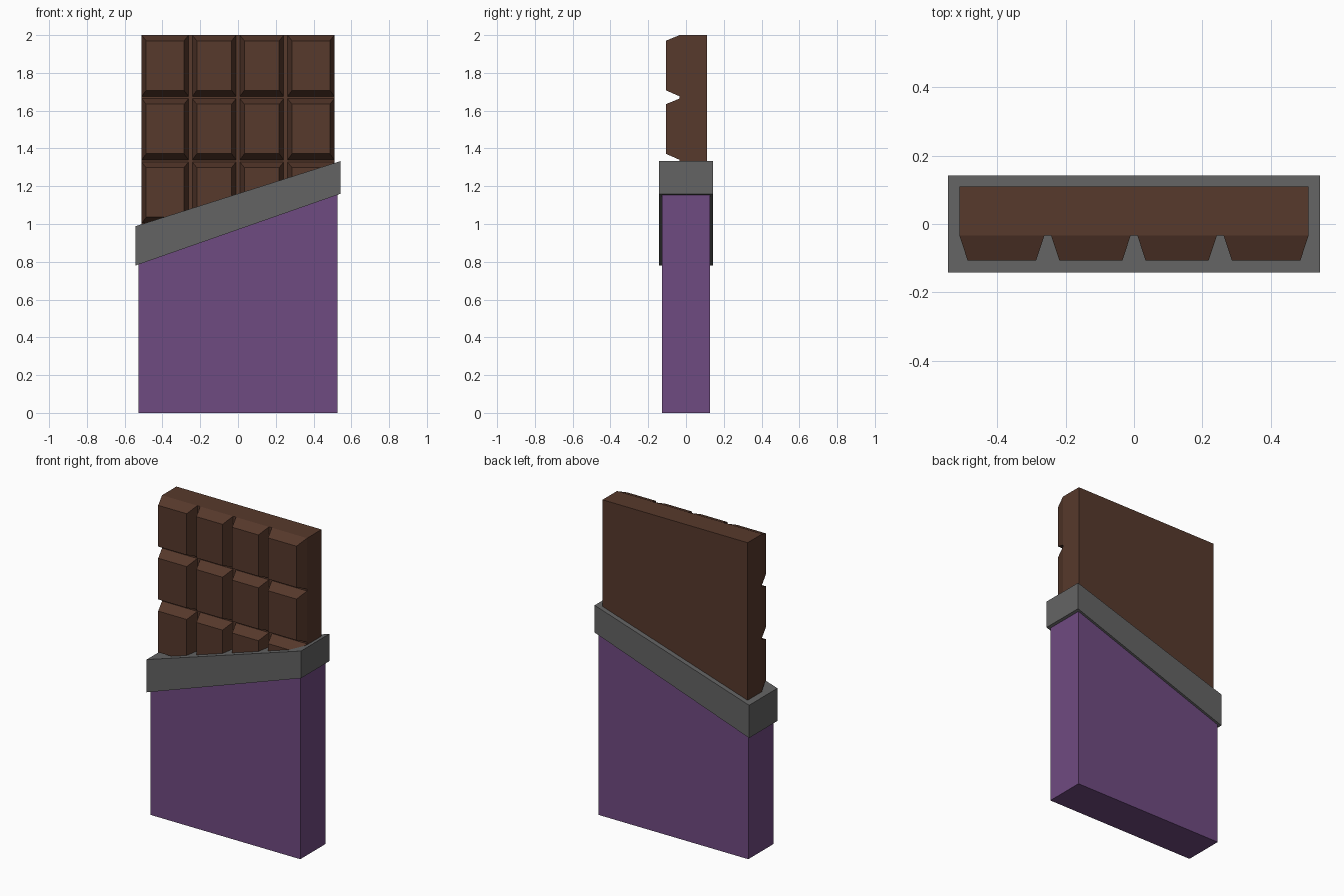
import bpy, bmesh

if "Cube" in bpy.data.objects:
    bpy.data.objects.remove(bpy.data.objects["Cube"])


def material(name, rgb):
    m = bpy.data.materials.new(name)
    m.diffuse_color = (*rgb, 1)
    m.use_nodes = True
    m.node_tree.nodes["Principled BSDF"].inputs["Base Color"].default_value = m.diffuse_color
    return m


def add_prism(bm, first, second):
    """Close two matching rings of points into a solid."""
    a = [bm.verts.new(p) for p in first]
    b = [bm.verts.new(p) for p in second]
    bm.faces.new(a)
    bm.faces.new(b[::-1])
    n = len(a)
    for i in range(n):
        j = (i + 1) % n
        bm.faces.new((a[j], a[i], b[i], b[j]))


def finish(bm, name, mat):
    bmesh.ops.recalc_face_normals(bm, faces=bm.faces)
    me = bpy.data.meshes.new(name)
    bm.to_mesh(me)
    bm.free()
    me.materials.append(mat)
    ob = bpy.data.objects.new(name, me)
    bpy.context.collection.objects.link(ob)
    return ob


def slanted_block(name, profile, half_depth, mat):
    """Extrude an x/z profile through y."""
    bm = bmesh.new()
    add_prism(bm, [(x, -half_depth, z) for x, z in profile],
              [(x, half_depth, z) for x, z in profile])
    return finish(bm, name, mat)


def rect(x0, x1, z0, z1, y):
    return [(x0, y, z0), (x1, y, z0), (x1, y, z1), (x0, y, z1)]


brown = material("chocolate", (0.095, 0.041, 0.025))
purple = material("purple_paper", (0.159, 0.069, 0.219))
grey = material("foil", (0.127, 0.127, 0.127))

# paper wrapper with a slanted top hidden inside the foil
slanted_block("wrapper", [(-0.527, 0), (0.527, 0), (0.527, 1.2), (-0.527, 0.85)], 0.127, purple)

# slanted foil band
slanted_block("foil_band", [(-0.543, 0.78), (0.543, 1.16), (0.543, 1.333), (-0.543, 0.988)], 0.142, grey)

# chocolate slab with bevelled squares on its front
slab_front, piece_front, back = -0.034, -0.107, 0.11
bm = bmesh.new()
add_prism(bm, rect(-0.51, 0.51, 0.95, 2.0, slab_front), rect(-0.51, 0.51, 0.95, 2.0, back))
finish(bm, "chocolate_slab", brown)

columns = [(-0.51, -0.262), (-0.242, -0.01), (0.01, 0.242), (0.262, 0.51)]
bm = bmesh.new()
for x0, x1 in columns:
    for row in range(3):
        top = 2.0 - row * 0.336
        z0, z1 = top - 0.324, top
        add_prism(bm, rect(x0, x1, z0, z1, slab_front),
                  rect(x0 + 0.024, x1 - 0.024, z0 + 0.032, z1 - 0.03, piece_front))
finish(bm, "chocolate_squares", brown)
